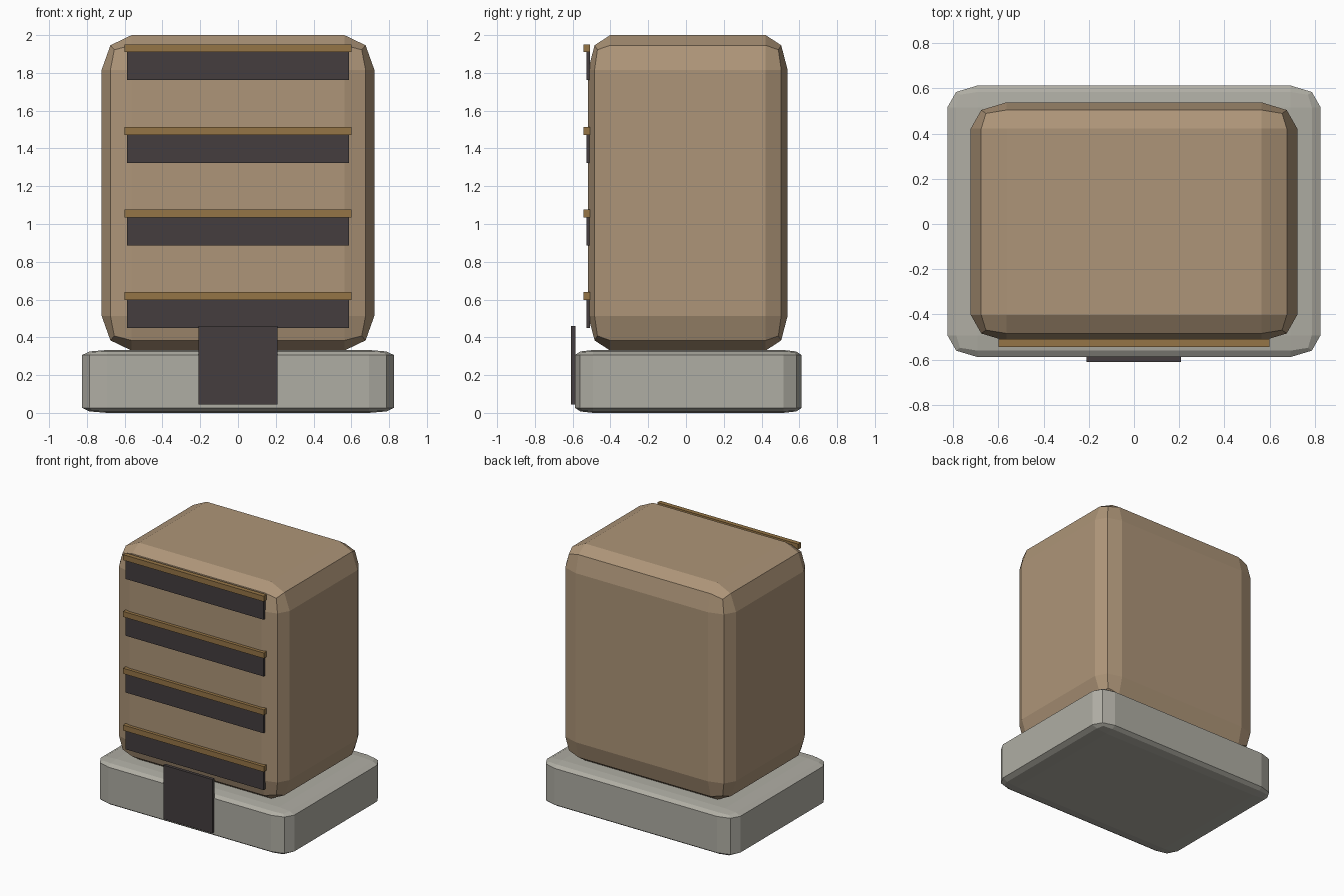
import bpy
import bmesh
from mathutils import Vector

cube = bpy.data.objects.get("Cube")
if cube:
    bpy.data.objects.remove(cube, do_unlink=True)


def material(name, rgb):
    mat = bpy.data.materials.new(name)
    mat.use_nodes = True
    color = (*rgb, 1)
    mat.diffuse_color = color
    mat.node_tree.nodes["Principled BSDF"].inputs["Base Color"].default_value = color
    return mat


tan = material("tan", (0.42, 0.30, 0.188))
stone = material("stone grey", (0.43, 0.42, 0.37))
charcoal = material("charcoal", (0.058, 0.048, 0.049))
bronze = material("bronze", (0.30, 0.178, 0.062))


def box(name, low, high, mat, bevel=0):
    """Box between two corners; bevel is a fraction of each half size."""
    low, high = Vector(low), Vector(high)
    bm = bmesh.new()
    bmesh.ops.create_cube(bm, size=2)
    if bevel:
        bmesh.ops.bevel(bm, geom=bm.edges[:], offset=bevel, segments=2,
                        profile=0.5, affect='EDGES')
    bmesh.ops.scale(bm, vec=(high - low) / 2, verts=bm.verts)
    mesh = bpy.data.meshes.new(name)
    bm.to_mesh(mesh)
    bm.free()
    mesh.materials.append(mat)
    obj = bpy.data.objects.new(name, mesh)
    obj.location = (low + high) / 2
    bpy.context.collection.objects.link(obj)
    return obj


# Plinth and rounded block
box("base", (-0.825, -0.588, 0), (0.825, 0.612, 0.333), stone, 0.16)
box("body", (-0.722, -0.518, 0.33), (0.722, 0.538, 2), tan, 0.22)

# Four dark recess panels, each under a ledge
for i in range(4):
    z = 0.597 + i * 0.4375
    box(f"panel_{i + 1}", (-0.588, -0.528, z - 0.148), (0.588, -0.508, z), charcoal)
    box(f"ledge_{i + 1}", (-0.6, -0.543, z), (0.6, -0.508, z + 0.042), bronze)

# Door plate in front of the base
box("door", (-0.21, -0.61, 0.045), (0.208, -0.585, 0.46), charcoal)
